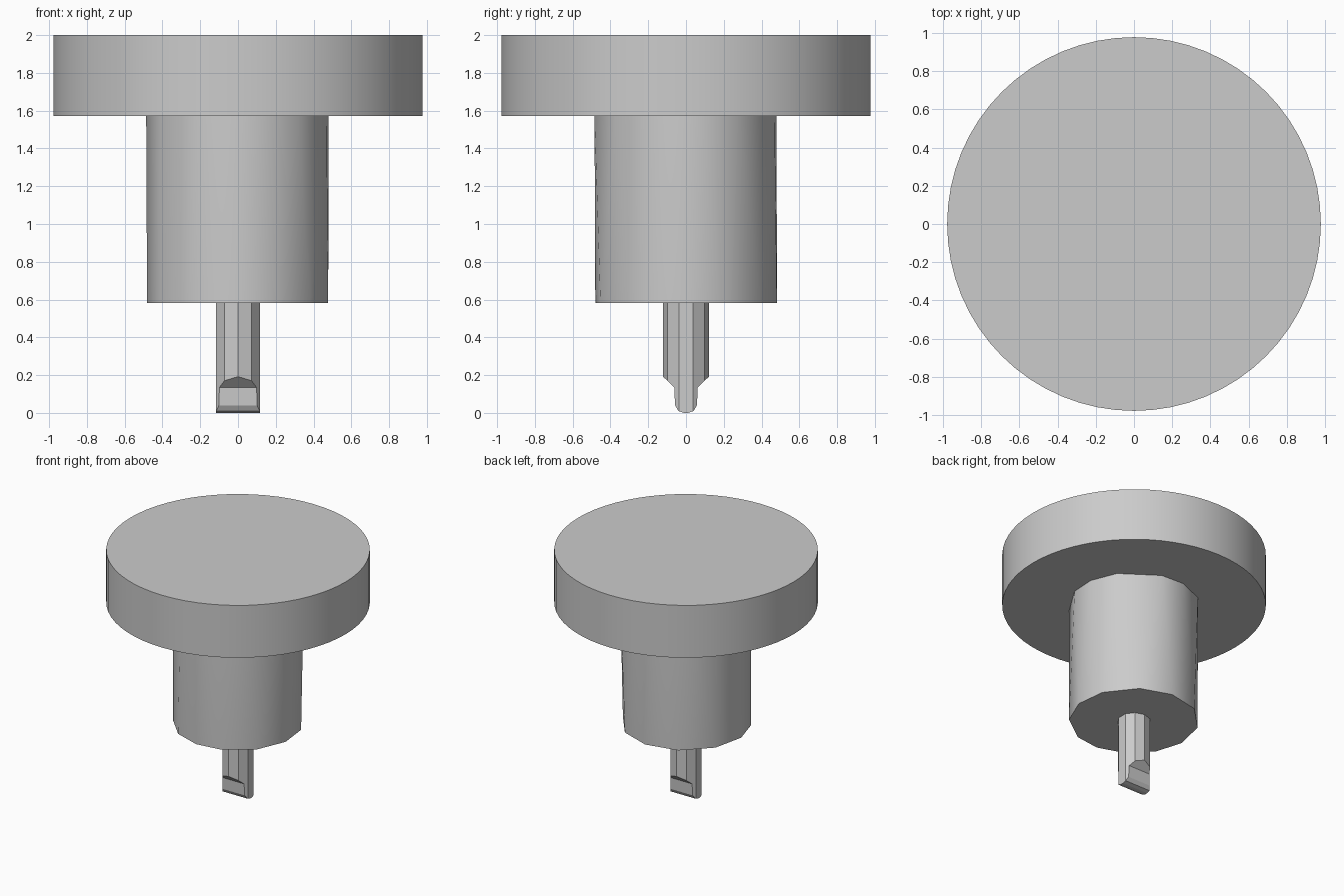
import bpy
import bmesh
from math import sin, cos, radians

default = bpy.data.objects.get("Cube")
if default:
    bpy.data.objects.remove(default, do_unlink=True)

grey = bpy.data.materials.new("plain_grey")
grey.use_nodes = True
colour = (0.6, 0.6, 0.6, 1)
grey.diffuse_color = colour
grey.node_tree.nodes["Principled BSDF"].inputs["Base Color"].default_value = colour


def finish(name, bm, smooth=True):
    """Turn a bmesh into a named object, optionally smooth with sharp rims."""
    bmesh.ops.recalc_face_normals(bm, faces=bm.faces)
    mesh = bpy.data.meshes.new(name)
    bm.to_mesh(mesh)
    bm.free()
    obj = bpy.data.objects.new(name, mesh)
    bpy.context.collection.objects.link(obj)
    mesh.materials.append(grey)
    bpy.ops.object.select_all(action="DESELECT")
    obj.select_set(True)
    bpy.context.view_layer.objects.active = obj
    if smooth:
        bpy.ops.object.shade_smooth_by_angle(angle=radians(50))
    return obj


def cylinder(radius, low, high, sides):
    bm = bmesh.new()
    bmesh.ops.create_cone(bm, cap_ends=True, segments=sides, radius1=radius,
                          radius2=radius, depth=high - low)
    bmesh.ops.translate(bm, verts=bm.verts, vec=(0, 0, (low + high) / 2))
    return bm


# Wide round head
finish("head_disc", cylinder(0.977, 1.572, 2.0, 64))

# Thick barrel: two uneven twelve-sided rings joined by triangles
upper_angles = (9, 35, 75, 99, 127, 153, 180, 211, 243, 275, 311, 345)
lower_angles = (21, 55, 86, 118, 152, 183, 210, 238, 265, 290, 322, 352)
barrel = bmesh.new()
for angles, radius, z in ((upper_angles, 0.486, 1.572), (lower_angles, 0.482, 0.582)):
    for a in angles:
        barrel.verts.new((radius * cos(radians(a)), radius * sin(radians(a)), z))
bmesh.ops.convex_hull(barrel, input=barrel.verts)
bmesh.ops.dissolve_limit(barrel, angle_limit=radians(0.5),
                         verts=barrel.verts, edges=barrel.edges)
finish("barrel", barrel)

# Narrow shaft, cut to a flat blade at the tip
shaft = finish("blade_shaft", cylinder(0.122, 0, 0.582, 10), smooth=False)
half = [(0.012, 0), (0.04, 0.01), (0.058, 0.04), (0.062, 0.135),
        (0.13, 0.2), (0.13, 0.7)]
outline = half + [(-y, z) for y, z in reversed(half)]
bm = bmesh.new()
face = bm.faces.new([bm.verts.new((-0.2, y, z)) for y, z in outline])
sweep = bmesh.ops.extrude_face_region(bm, geom=[face])["geom"]
bmesh.ops.translate(bm, vec=(0.4, 0, 0),
                    verts=[v for v in sweep if isinstance(v, bmesh.types.BMVert)])
# Start the cutter just under the shaft so the end faces do not coincide
for v in bm.verts:
    if v.co.z < 0.005:
        v.co.z = 0.0005
cutter = finish("blade_cutter", bm, smooth=False)
cutter.hide_render = True

cut = shaft.modifiers.new("blade_cut", "BOOLEAN")
cut.operation = "INTERSECT"
cut.solver = "EXACT"
cut.object = cutter
bpy.context.view_layer.objects.active = shaft
bpy.ops.object.modifier_apply(modifier=cut.name)
bpy.data.objects.remove(cutter, do_unlink=True)
